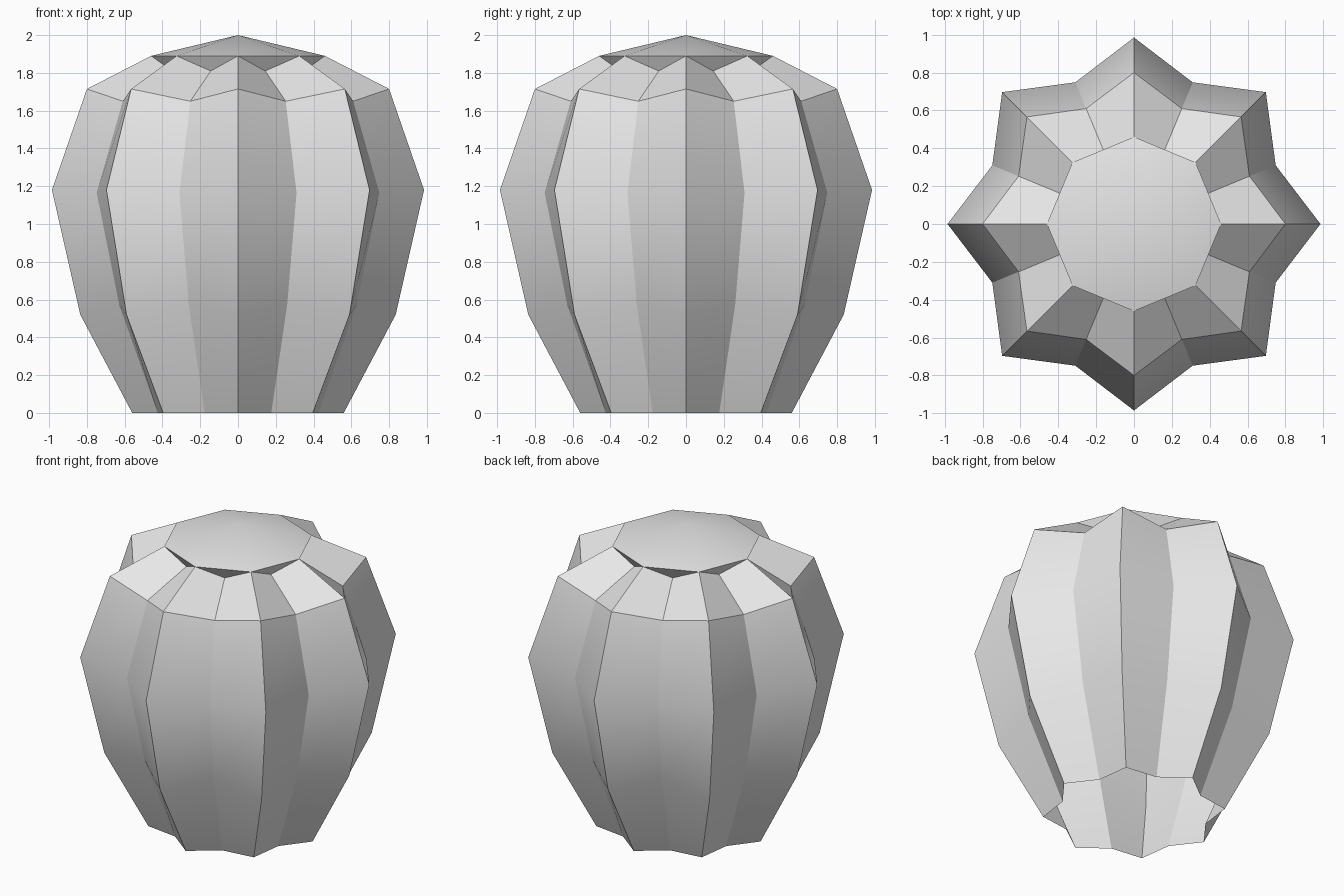
import bpy
import bmesh
from math import sin, cos, pi, radians

# Remove the default cube
cube = bpy.data.objects.get("Cube")
if cube:
    bpy.data.objects.remove(cube, do_unlink=True)

LOBES = 8

# Plain grey material
grey = bpy.data.materials.new("plain_grey")
grey.use_nodes = True
colour = (0.8, 0.8, 0.8, 1)
grey.diffuse_color = colour
grey.node_tree.nodes["Principled BSDF"].inputs["Base Color"].default_value = colour

# Profiles from the open bottom up: (radius, height)
ridge_profile = [(0.56, 0), (0.835, 0.52), (0.985, 1.18), (0.80, 1.715), (0.46, 1.89)]
valley_profile = [(0.46, 0), (0.68, 0.57), (0.81, 1.165), (0.66, 1.65), (0.377, 1.81)]

bm = bmesh.new()


def column(profile, angle):
    """One vertical line of points at the given angle."""
    return [bm.verts.new((r * cos(angle), r * sin(angle), z)) for r, z in profile]


def skin(a, b):
    """Quads between two neighbouring columns."""
    for i in range(len(a) - 1):
        bm.faces.new((a[i], b[i], b[i + 1], a[i + 1]))


# Star-shaped wall: sharp ridges alternating with valleys
ridges = [column(ridge_profile, 2 * pi * i / LOBES) for i in range(LOBES)]
valleys = [column(valley_profile, 2 * pi * (i + 0.5) / LOBES) for i in range(LOBES)]
apex = bm.verts.new((0, 0, 2))

for i in range(LOBES):
    ridge, valley, following = ridges[i], valleys[i], ridges[(i + 1) % LOBES]
    skin(ridge, valley)
    skin(valley, following)
    # Eight-sided cap and the small overhang beneath its edge
    bm.faces.new((ridge[-1], following[-1], apex))
    bm.faces.new((ridge[-1], valley[-1], following[-1]))

bmesh.ops.recalc_face_normals(bm, faces=bm.faces)
mesh = bpy.data.meshes.new("ribbed_shell")
bm.to_mesh(mesh)
bm.free()
mesh.materials.append(grey)

shell = bpy.data.objects.new("ribbed_shell", mesh)
bpy.context.collection.objects.link(shell)

# Smooth the gentle bends, keep ridges sharp
bpy.ops.object.select_all(action="DESELECT")
shell.select_set(True)
bpy.context.view_layer.objects.active = shell
bpy.ops.object.shade_smooth_by_angle(angle=radians(28))
